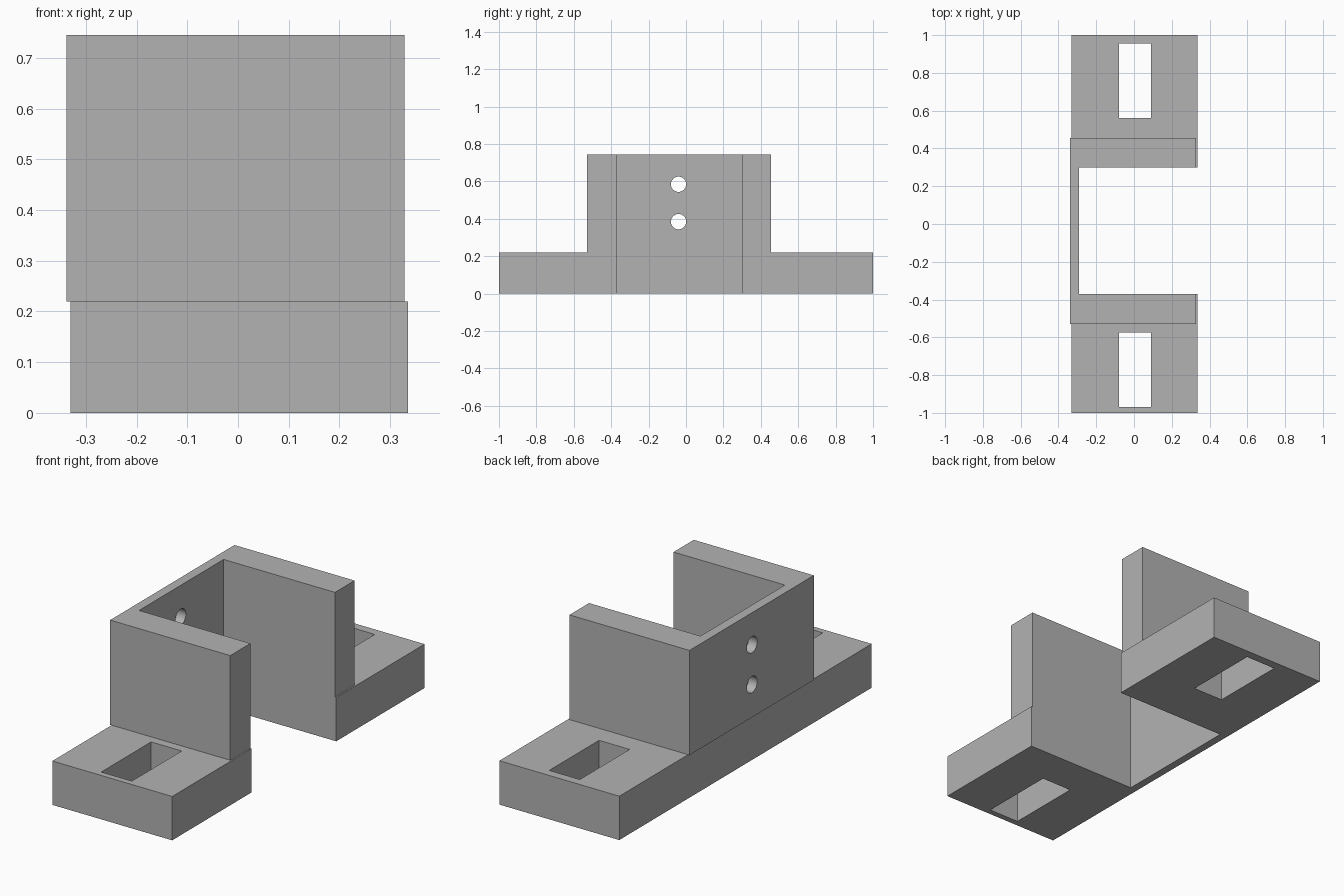
import bpy
import bmesh
from mathutils import Matrix

cube = bpy.data.objects.get("Cube")
if cube:
    bpy.data.objects.remove(cube, do_unlink=True)

GREY = (0.45, 0.45, 0.45, 1)
grey = bpy.data.materials.new("plain grey")
grey.use_nodes = True
grey.diffuse_color = GREY
grey.node_tree.nodes["Principled BSDF"].inputs["Base Color"].default_value = GREY

BASE_TOP, TOP = 0.22, 0.745
INNER_X, GAP_FRONT, GAP_BACK = -0.29, -0.37, 0.30


def make_object(name, bm):
    bmesh.ops.recalc_face_normals(bm, faces=bm.faces)
    mesh = bpy.data.meshes.new(name)
    bm.to_mesh(mesh)
    bm.free()
    mesh.materials.append(grey)
    obj = bpy.data.objects.new(name, mesh)
    bpy.context.collection.objects.link(obj)
    return obj


def bracket(name, x0, x1, y0, y1, z0, z1):
    """C-shaped plan, open towards +x, raised from z0 to z1."""
    plan = [(x0, y0), (x1, y0), (x1, GAP_FRONT), (INNER_X, GAP_FRONT),
            (INNER_X, GAP_BACK), (x1, GAP_BACK), (x1, y1), (x0, y1)]
    bm = bmesh.new()
    face = bm.faces.new([bm.verts.new((x, y, z0)) for x, y in plan])
    up = bmesh.ops.extrude_face_region(bm, geom=[face])["geom"]
    verts = [g for g in up if isinstance(g, bmesh.types.BMVert)]
    bmesh.ops.translate(bm, verts=verts, vec=(0, 0, z1 - z0))
    return make_object(name, bm)


def cut(target, cutter):
    cutter.hide_render = True
    cutter.hide_viewport = True
    cutter.display_type = 'WIRE'
    mod = target.modifiers.new(cutter.name, 'BOOLEAN')
    mod.operation = 'DIFFERENCE'
    mod.solver = 'EXACT'
    mod.object = cutter
    bpy.context.view_layer.objects.active = target
    bpy.ops.object.modifier_apply(modifier=mod.name)
    bpy.data.objects.remove(cutter, do_unlink=True)


# Foot plates joined by a thin strip, and the clamp walls above them
base = bracket("base", -0.33, 0.335, -1.0, 1.0, 0, BASE_TOP)
walls = bracket("upright_walls", -0.338, 0.328, -0.53, 0.455, BASE_TOP, TOP)

# Mounting slots through the foot plates
for name, y in (("front_slot", -0.772), ("back_slot", 0.758)):
    bm = bmesh.new()
    bmesh.ops.create_cube(bm, size=1, matrix=Matrix.Translation((0.005, y, 0.11))
                          @ Matrix.Diagonal((0.17, 0.395, 0.5, 1)))
    cut(base, make_object(name, bm))

# Round screw holes through the thin wall
for name, z in (("lower_hole", 0.385), ("upper_hole", 0.585)):
    bm = bmesh.new()
    bmesh.ops.create_cone(bm, cap_ends=True, segments=32, radius1=0.041, radius2=0.041, depth=0.2,
                          matrix=Matrix.Translation((-0.314, -0.04, z)) @ Matrix.Rotation(1.5707963, 4, 'Y'))
    cut(walls, make_object(name, bm))

# Smooth hole walls, crisp edges elsewhere
bpy.ops.object.select_all(action='DESELECT')
walls.select_set(True)
bpy.context.view_layer.objects.active = walls
bpy.ops.object.shade_smooth_by_angle(angle=0.5)
